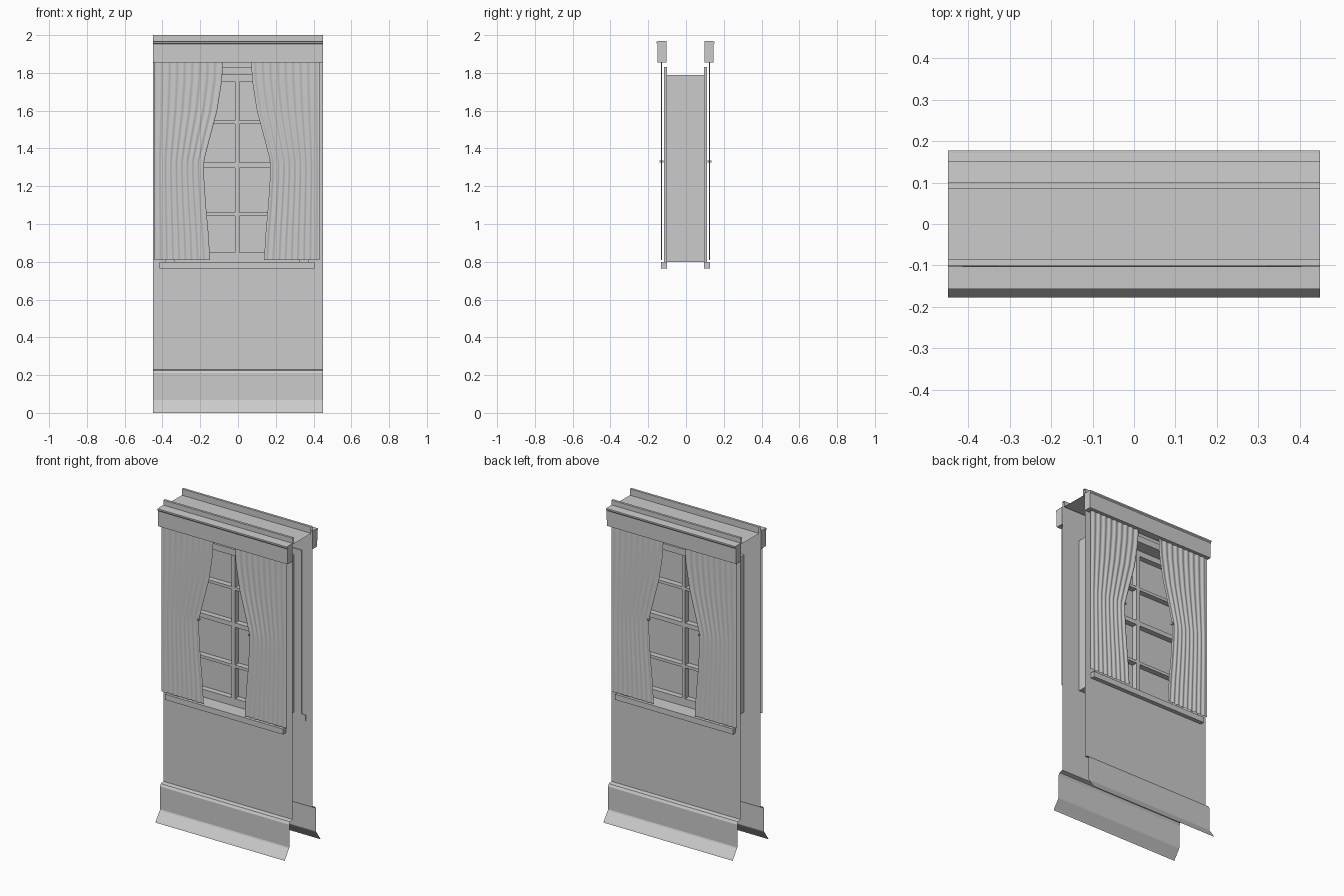
import bpy, bmesh, math

if "Cube" in bpy.data.objects:
    bpy.data.objects.remove(bpy.data.objects["Cube"])

OX, OY = -0.005, -0.003          # small offset of the window unit from the wall centre


def make(name, bm, smooth=False):
    bm.normal_update()
    me = bpy.data.meshes.new(name)
    bm.to_mesh(me)
    bm.free()
    ob = bpy.data.objects.new(name, me)
    bpy.context.collection.objects.link(ob)
    if smooth:
        for p in me.polygons:
            p.use_smooth = True
    return ob


def boxes(name, bounds):
    """One object from a list of (x0, x1, y0, y1, z0, z1) boxes."""
    bm = bmesh.new()
    for x0, x1, y0, y1, z0, z1 in bounds:
        vs = bmesh.ops.create_cube(bm, size=1)["verts"]
        for v in vs:
            v.co.x = x0 if v.co.x < 0 else x1
            v.co.y = y0 if v.co.y < 0 else y1
            v.co.z = z0 if v.co.z < 0 else z1
    return make(name, bm)


def sheet(name, rows, skip=(), smooth=False):
    """Quad sheet through rows of points, leaving out the cells in skip."""
    bm = bmesh.new()
    vs = [[bm.verts.new(p) for p in row] for row in rows]
    for i in range(len(vs) - 1):
        for j in range(len(vs[0]) - 1):
            if (i, j) not in skip:
                bm.faces.new((vs[i][j], vs[i][j + 1], vs[i + 1][j + 1], vs[i + 1][j]))
    return make(name, bm, smooth)


def lerp_table(table, t):
    for (a, va), (b, vb) in zip(table, table[1:]):
        if a <= t <= b:
            return va + (vb - va) * (t - a) / (b - a)
    return table[-1][1]


X0, X1 = OX - 0.33, OX + 0.33     # window opening
Z0, Z1 = 0.80, 1.79

# Wall shell: skirting, wall face with opening, top rim and channel (mirrored to the back)
profile = [(-0.178, 0), (-0.172, 0.01), (-0.136, 0.06), (-0.133, 0.067), (-0.133, 0.21),
           (-0.125, 0.225), (-0.10, 0.23), (-0.10, Z0), (-0.10, Z1), (-0.10, 2.0),
           (-0.085, 2.0), (-0.085, 1.96), (0, 1.96)]
wall = sheet("wall_shell", [[(x, y, z) for x in (-0.45, X0, X1, 0.45)] for y, z in profile],
             skip={(7, 1)})
m = wall.modifiers.new("mirror", "MIRROR")
m.use_axis = (False, True, False)

# Window reveal lining
loop = [(X0, Z0), (X0, Z1), (X1, Z1), (X1, Z0), (X0, Z0)]
sheet("window_reveal", [[(x, y, z) for x, z in loop] for y in (OY - 0.107, OY + 0.107)])

# Sash with stiles, rails and glazing bars
d0, d1 = OY - 0.035, OY + 0.035
sash = [(X0, X0 + 0.045, d0, d1, Z0, Z1), (X1 - 0.045, X1, d0, d1, Z0, Z1),
        (X0, X1, d0, d1, Z0, 0.848), (X0, X1, d0, d1, 1.755, Z1),
        (X0, X1, d0, d1, 1.297, 1.325),
        (OX - 0.012, OX + 0.012, d0, d1, Z0, Z1)]
sash += [(X0, X1, d0, d1, z, z + 0.018) for z in (1.042, 1.53)]
boxes("window_sash", sash)

# Glass
glass = sheet("glass", [[(x, OY, z) for x in (X0, X1)] for z in (Z0, Z1)])
mat = bpy.data.materials.new("glass")
mat.diffuse_color = (0.85, 0.85, 0.85, 0.5)
mat.use_nodes = True
mat.node_tree.nodes["Principled BSDF"].inputs["Base Color"].default_value = mat.diffuse_color
glass.data.materials.append(mat)

# Inner edge of one curtain: (height, distance from centre)
edge = [(0.81, 0.143), (0.96, 0.152), (1.10, 0.165), (1.25, 0.175), (1.33, 0.176),
        (1.45, 0.145), (1.60, 0.105), (1.76, 0.08), (1.86, 0.075)]

for side, s in (("front", -1), ("back", 1)):
    def yr(a, b):
        return tuple(sorted((OY + s * a, OY + s * b)))

    # Casing around the opening
    y = yr(0.098, 0.113)
    boxes(side + "_casing", [(X0 - 0.05, X0, *y, Z0, 1.83), (X1, X1 + 0.05, *y, Z0, 1.83),
                             (X0, X1, *y, Z1, 1.83)])

    # Sill
    boxes(side + "_sill", [(OX - 0.41, OX + 0.41, *yr(0.098, 0.129), 0.765, Z0)])

    # Pelmet with a small lip along its top
    outline = [(0.10, 1.855), (0.148, 1.855), (0.149, 1.952), (0.154, 1.958),
               (0.154, 1.967), (0.10, 1.97)]
    bm = bmesh.new()
    face = bm.faces.new([bm.verts.new((-0.45, OY + s * a, z)) for a, z in outline])
    ext = bmesh.ops.extrude_face_region(bm, geom=[face], use_keep_orig=True)
    for v in ext["geom"]:
        if isinstance(v, bmesh.types.BMVert):
            v.co.x = 0.45
    bmesh.ops.recalc_face_normals(bm, faces=bm.faces)
    make(side + "_pelmet", bm)

    # Curtains gathered at the tie height, with soft folds
    for hand, h in (("left", -1), ("right", 1)):
        rows = []
        for i in range(33):
            z = 0.81 + 1.05 * i / 32
            inner = lerp_table(edge, z)
            row = []
            for j in range(61):
                t = j / 60
                x = inner + (0.437 - inner) * t
                fold = 0.003 * math.sin(t * 9 * math.tau)
                row.append((OX + h * x, OY + s * (0.127 + fold), z))
            rows.append(row if h * s < 0 else row[::-1])
        sheet(f"{side}_{hand}_curtain", rows, smooth=True)

        # Tie-back stud on the inner edge
        xs = sorted((OX + h * 0.172, OX + h * 0.182))
        boxes(f"{side}_{hand}_tieback", [(*xs, *yr(0.117, 0.137), 1.326, 1.336)])
